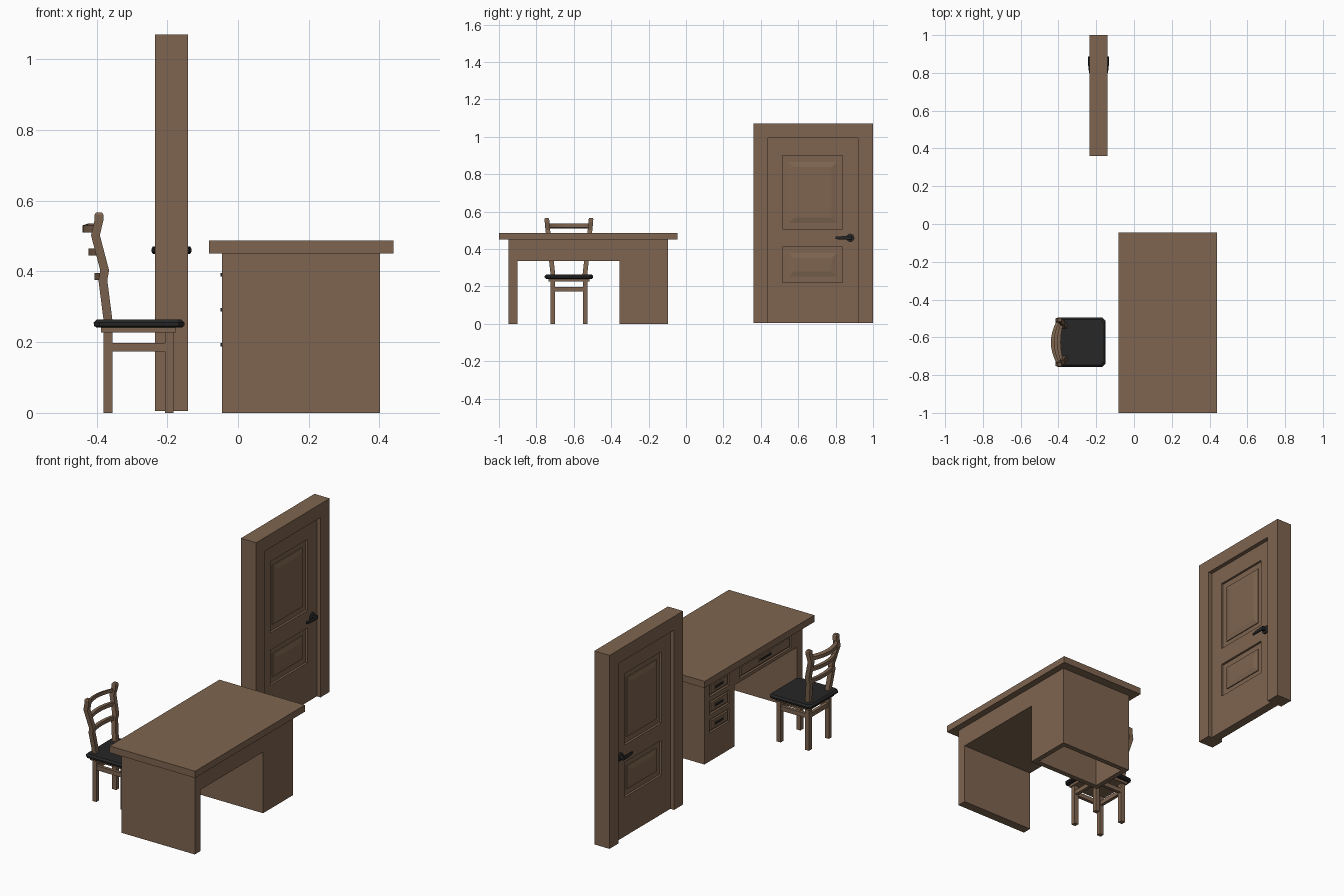
import bpy, bmesh, math
from mathutils import Vector

if "Cube" in bpy.data.objects:
    bpy.data.objects.remove(bpy.data.objects["Cube"])


def material(name, col):
    m = bpy.data.materials.new(name)
    m.diffuse_color = (*col, 1)
    m.use_nodes = True
    m.node_tree.nodes["Principled BSDF"].inputs["Base Color"].default_value = m.diffuse_color
    return m


WOOD = material("wood", (0.21, 0.13, 0.08))
BLACK = material("black", (0.02, 0.02, 0.02))


def finish(name, bm, mat):
    bmesh.ops.recalc_face_normals(bm, faces=bm.faces)
    me = bpy.data.meshes.new(name)
    bm.to_mesh(me)
    bm.free()
    me.materials.append(mat)
    ob = bpy.data.objects.new(name, me)
    bpy.context.collection.objects.link(ob)
    return ob


def box(name, x, y, z, mat=WOOD):
    bm = bmesh.new()
    bmesh.ops.create_cube(bm, size=1)
    for v in bm.verts:
        v.co = [(r[0] + r[1]) / 2 + c * (r[1] - r[0]) for r, c in zip((x, y, z), v.co)]
    return finish(name, bm, mat)


def loft(name, rings, mat=WOOD):
    # closed skin through a series of equal-sized rings
    bm = bmesh.new()
    rows = [[bm.verts.new(p) for p in r] for r in rings]
    n = len(rows[0])
    for a, b in zip(rows, rows[1:]):
        for i in range(n):
            bm.faces.new((a[i], a[(i + 1) % n], b[(i + 1) % n], b[i]))
    bm.faces.new(rows[0])
    bm.faces.new(rows[-1])
    return finish(name, bm, mat)


def cut(ob, *ranges):
    c = box("cutter", *ranges)
    c.hide_render = True
    m = ob.modifiers.new("cut", 'BOOLEAN')
    m.object, m.operation, m.solver = c, 'DIFFERENCE', 'EXACT'
    bpy.context.view_layer.objects.active = ob
    bpy.ops.object.modifier_apply(modifier=m.name)
    bpy.data.objects.remove(c)


def rect_x(x, y, z, d=0):
    # rectangle in a plane of constant x, shrunk by d
    return [(x, y[0] + d, z[0] + d), (x, y[1] - d, z[0] + d),
            (x, y[1] - d, z[1] - d), (x, y[0] + d, z[1] - d)]


# ---------- Desk ----------
FX, BX = -0.045, 0.402
box("desk_top", (-0.082, 0.439), (-1.0, -0.045), (0.45, 0.487))
box("desk_side_panel", (FX, BX), (-0.95, -0.90), (0, 0.45))
apron = box("desk_drawer_case", (FX, BX), (-0.90, -0.356), (0.337, 0.45))
pedestal = box("desk_pedestal", (FX, BX), (-0.356, -0.096), (0, 0.45))
cut(pedestal, (FX + 0.028, BX - 0.028), (-0.328, -0.124), (-0.1, 0.43))


def drawer(body, y, zc, grip):
    # pocket, drawer front, pull plate and pull
    z = (zc - 0.036, zc + 0.036)
    cut(body, (FX - 0.1, FX + 0.012), y, z)
    yc = (y[0] + y[1]) / 2
    loft("drawer_front", [rect_x(FX + 0.014, y, z, 0.006), rect_x(FX + 0.006, y, z, 0.006),
                          rect_x(FX + 0.001, y, z, 0.012)])
    box("drawer_pull_plate", (FX, FX + 0.003), (yc - grip, yc + grip),
        (zc - 0.012, zc + 0.012), WOOD)
    box("drawer_pull", (FX - 0.004, FX + 0.003), (yc - grip * 0.8, yc + grip * 0.8),
        (zc - 0.005, zc + 0.005), BLACK)


for zc in (0.391, 0.292, 0.192):
    drawer(pedestal, (-0.311, -0.141), zc, 0.04)
drawer(apron, (-0.85, -0.406), 0.391, 0.055)

# ---------- Door ----------
DX = -0.188


def across(h):
    return (DX - h, DX + h)


F = 0.0465
box("door_jamb_left", across(F), (0.36, 0.438), (0.005, 1.07))
box("door_jamb_right", across(F), (0.92, 1.0), (0.005, 1.07))
box("door_head", across(F), (0.438, 0.92), (0.995, 1.07))

# leaf: stiles and rails around two panels
L = 0.024
box("door_core", across(0.012), (0.438, 0.92), (0.005, 0.995))
box("door_stile_left", across(L), (0.438, 0.517), (0.005, 0.995))
box("door_stile_right", across(L), (0.838, 0.92), (0.005, 0.995))
for z in ((0.005, 0.22), (0.412, 0.508), (0.90, 0.995)):
    box("door_rail", across(L), (0.517, 0.838), z)

HY, HZ = 0.878, 0.46
for s in (-1, 1):
    # raised fields with sloping borders
    for z in ((0.54, 0.866), (0.252, 0.38)):
        y = (0.549, 0.806)
        loft("door_raised_panel", [rect_x(DX + s * 0.010, y, z), rect_x(DX + s * 0.017, y, z),
                                   rect_x(DX + s * 0.023, y, z, 0.028)])

    # handle: rose, spindle and lever
    def disc(d, r, n=12):
        return [(DX + s * d, HY + r * math.cos(2 * math.pi * i / n),
                 HZ + r * math.sin(2 * math.pi * i / n)) for i in range(n)]
    loft("handle_rose", [disc(0.022, 0.023), disc(0.030, 0.023), disc(0.033, 0.018)], BLACK)
    loft("handle_spindle", [disc(0.03, 0.010), disc(0.054, 0.010)], BLACK)
    lever = []
    for y, d, w, h in ((0.888, 0.049, 0.006, 0.011), (0.86, 0.050, 0.006, 0.010),
                       (0.82, 0.048, 0.005, 0.008), (0.80, 0.045, 0.004, 0.007)):
        lever.append([(DX + s * (d + a * w), y, HZ + b * h)
                      for a, b in ((-1, -.5), (-.5, -1), (.5, -1), (1, -.5),
                                   (1, .5), (.5, 1), (-.5, 1), (-1, .5))])
    loft("handle_lever", lever, BLACK)

# ---------- Chair ----------
CY = -0.626


def seat_ring(z, d):
    x0, x1, w, c = -0.408 + d, -0.151 - d, 0.130 - d, 0.016
    return [(x0 + c, CY - w, z), (x1 - c, CY - w, z), (x1, CY - w + c, z), (x1, CY + w - c, z),
            (x1 - c, CY + w, z), (x0 + c, CY + w, z), (x0, CY + w - c, z), (x0, CY - w + c, z)]


loft("seat", [seat_ring(0.241, 0.008), seat_ring(0.246, 0.001), seat_ring(0.255, 0),
              seat_ring(0.264, 0.009)], BLACK)
box("seat_frame", (-0.388, -0.176), (CY - 0.109, CY + 0.109), (0.227, 0.242))

RX, FXL, LY, SZ = (-0.38, -0.355), (-0.207, -0.182), 0.0865, (0.174, 0.198)
H = 0.0125
path = [(-0.366, 0.25, 0.084), (-0.382, 0.375, 0.098), (-0.377, 0.403, 0.101),
        (-0.403, 0.502, 0.113), (-0.393, 0.545, 0.117), (-0.393, 0.560, 0.118),
        (-0.393, 0.566, 0.118)]
for s in (-1, 1):
    y = CY + s * LY
    box("rear_leg", RX, (y - H, y + H), (0, 0.228))
    box("front_leg", FXL, (y - H, y + H), (0, 0.228))
    box("side_stretcher", (RX[1], FXL[0]), (y - 0.009, y + 0.009), SZ)
    rings = []
    for i, (px, pz, py) in enumerate(path):
        h = H if i < len(path) - 1 else 0.009
        rings.append([(px + a * h, CY + s * py + b * h, pz)
                      for a, b in ((-1, -1), (1, -1), (1, 1), (-1, 1))])
    loft("back_post", rings)
for name, x in (("rear_stretcher", -0.3675), ("front_stretcher", -0.1945)):
    box(name, (x - 0.009, x + 0.009), (CY - LY + H, CY + LY - H), SZ)

# curved back slats bowing to the rear
for x, z, half, bow, lift in ((-0.383, 0.385, 0.099, 0.014, 0.0),
                              (-0.392, 0.455, 0.108, 0.022, 0.0),
                              (-0.399, 0.523, 0.115, 0.032, 0.003)):
    rings = []
    for i in range(9):
        t = i / 4 - 1
        cx = x - bow * (1 - t * t)
        rings.append([(cx + a * 0.009, CY + t * half, z + b * 0.010 + a * lift)
                      for a, b in ((-1, -1), (1, -1), (1, 1), (-1, 1))])
    loft("back_slat", rings)
